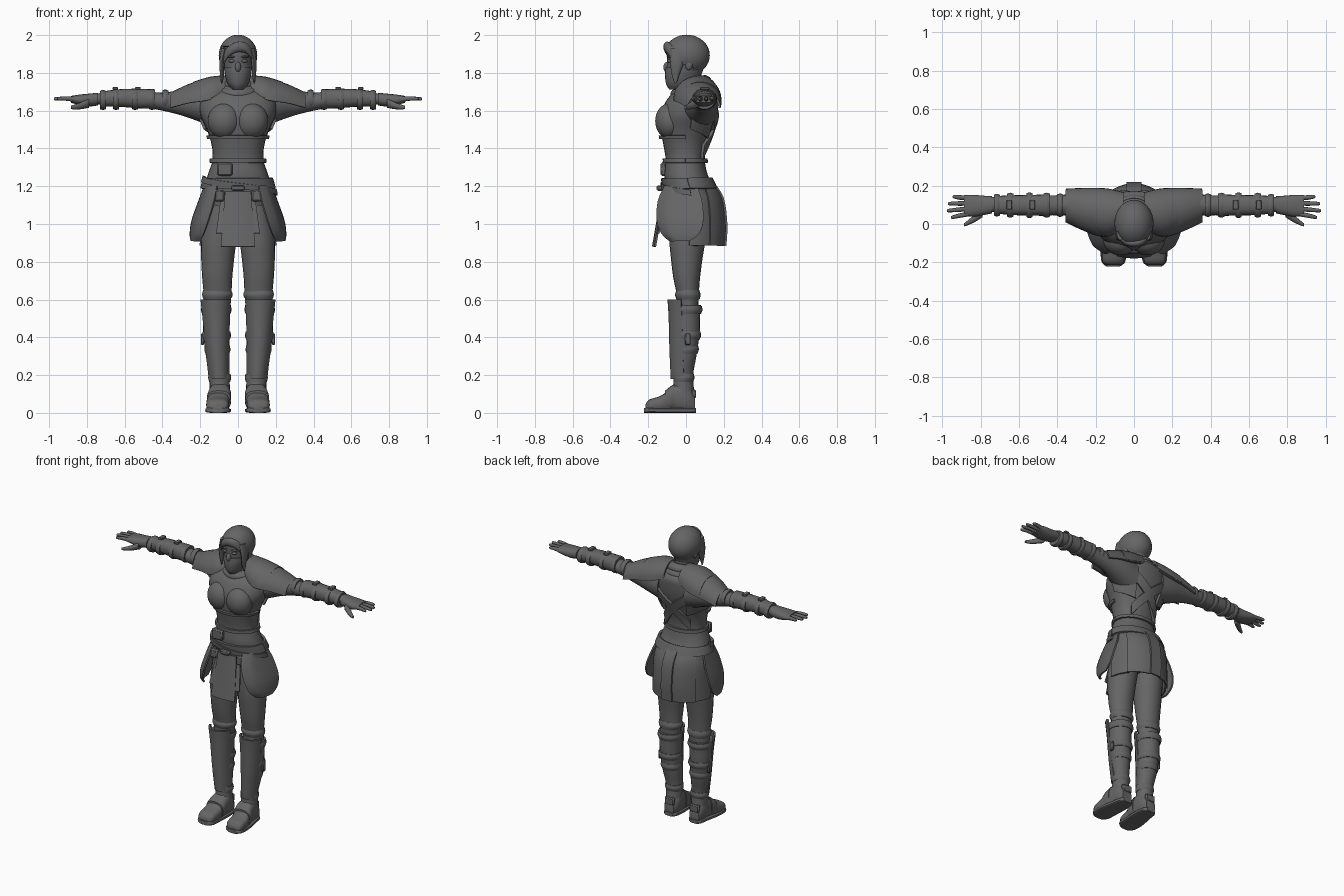
import bpy, bmesh, math
from mathutils import Vector, Matrix

cube = bpy.data.objects.get("Cube")
if cube:
    bpy.data.objects.remove(cube, do_unlink=True)

grey = bpy.data.materials.new("dark grey")
grey.use_nodes = True
grey.diffuse_color = (.13, .13, .13, 1)
for node in grey.node_tree.nodes:
    if node.type == 'BSDF_PRINCIPLED':
        node.inputs["Base Color"].default_value = (.13, .13, .13, 1)
        node.inputs["Roughness"].default_value = .8


def finish(name, bm, thick=0, mirror=False):
    """Turn a bmesh into a named object with thickness, mirroring and smooth shading."""
    bmesh.ops.recalc_face_normals(bm, faces=bm.faces)
    mesh = bpy.data.meshes.new(name)
    bm.to_mesh(mesh)
    bm.free()
    mesh.materials.append(grey)
    obj = bpy.data.objects.new(name, mesh)
    bpy.context.collection.objects.link(obj)
    if thick:
        solid = obj.modifiers.new("thickness", 'SOLIDIFY')
        solid.thickness = thick
        solid.offset = 0
    if mirror:
        obj.modifiers.new("mirror", 'MIRROR').use_mirror_merge = False
    bpy.context.view_layer.update()
    graph = bpy.context.evaluated_depsgraph_get()
    final = bpy.data.meshes.new_from_object(obj.evaluated_get(graph))
    obj.modifiers.clear()
    obj.data = final
    final.polygons.foreach_set("use_smooth", [True] * len(final.polygons))
    final.set_sharp_from_angle(angle=math.radians(40))
    return obj


def dense(rows, steps=4):
    """Smooth curve through rows of numbers."""
    out = []
    last = len(rows) - 1
    for i in range(last):
        a, b, c, d = (rows[max(0, min(last, i + k))] for k in (-1, 0, 1, 2))
        for s in range(steps):
            t = s / steps
            out.append([q + t / 2 * (r - p + t * (2 * p - 5 * q + 4 * r - e + t * (3 * (q - r) + e - p)))
                        for p, q, r, e in zip(a, b, c, d)])
    return out + [list(rows[-1])]


def surface(name, rows, closed=False, thick=0, mirror=False):
    """Skin rows of points; closed rows become a capped tube."""
    bm = bmesh.new()
    rings = [[bm.verts.new(p) for p in row] for row in rows]
    count = len(rings[0])
    for low, high in zip(rings, rings[1:]):
        for i in range(count if closed else count - 1):
            j = (i + 1) % count
            bm.faces.new((low[i], low[j], high[j], high[i]))
    if closed:
        bm.faces.new(rings[0])
        bm.faces.new(rings[-1])
    return finish(name, bm, thick, mirror)


def loft(name, axis, rows, mirror=True, power=1, sides=20):
    """Tube along an axis; each row is position, then low and high on the other two axes."""
    first, second = [i for i in range(3) if i != axis]
    rings = []
    for pos, a0, a1, b0, b1 in dense(rows):
        ring = []
        for i in range(sides):
            c, s = (math.copysign(abs(f(math.tau * i / sides)) ** power, f(math.tau * i / sides))
                    for f in (math.cos, math.sin))
            p = Vector()
            p[axis] = pos
            p[first] = (a0 + a1) / 2 + c * (a1 - a0) / 2
            p[second] = (b0 + b1) / 2 + s * (b1 - b0) / 2
            ring.append(p)
        rings.append(ring)
    return surface(name, rings, True, 0, mirror)


def ball(name, center, size, mirror=False, keep=None, thick=0):
    bm = bmesh.new()
    bmesh.ops.create_uvsphere(bm, u_segments=32, v_segments=20, radius=1,
                              matrix=Matrix.Translation(center) @ Matrix.Diagonal((*size, 1)))
    if keep:
        drop = [f for f in bm.faces if not keep(f.calc_center_median())]
        bmesh.ops.delete(bm, geom=drop, context='FACES')
    return finish(name, bm, thick, mirror)


def block(name, center, size, mirror=False):
    bm = bmesh.new()
    bmesh.ops.create_cube(bm, size=1, matrix=Matrix.Translation(center) @ Matrix.Diagonal((*size, 1)))
    bmesh.ops.bevel(bm, geom=bm.edges[:], offset=min(size) * .25, segments=1, affect='EDGES')
    return finish(name, bm, 0, mirror)


# Torso: height, half width, front, back
torso = [(.98, .15, -.07, .12), (1.08, .18, -.09, .16), (1.18, .182, -.105, .15), (1.26, .16, -.115, .115),
         (1.34, .135, -.108, .1), (1.42, .14, -.12, .11), (1.5, .165, -.135, .135), (1.58, .2, -.135, .16),
         (1.66, .2, -.1, .17), (1.71, .15, -.05, .165), (1.76, .06, -.01, .11)]
loft("torso", 2, [(z, -w, w, f, b) for z, w, f, b in torso], False, .92, 28)
ball("bust", (.072, -.085, 1.545), (.088, .078, .095), True)


def around(angle, z, grow):
    """Point on the torso, pushed out a little."""
    z_, w, f, b = min(dense(torso, 12), key=lambda row: abs(row[0] - z))
    a = math.radians(angle)
    return Vector((math.cos(a) * (w + grow), (f + b) / 2 + math.sin(a) * ((b - f) / 2 + grow), z))


def wrap(name, start, end, width, grow=.008, thick=.014, mirror=False):
    """Strap laid on the torso from one angle and height to another."""
    rows = []
    for i in range(33):
        angle, z = (s + (e - s) * i / 32 for s, e in zip(start, end))
        rows.append([around(angle, z + k * width, grow) for k in (-.5, 0, .5)])
    return surface(name, rows, False, thick, mirror)


# Belts, corset edges and crossed back straps
wrap("corset_edge", (0, 1.335), (360, 1.335), .022)
wrap("waist_belt", (0, 1.215), (360, 1.215), .055, .012)
wrap("slanted_belt", (-180, 1.24), (0, 1.165), .03, .018)
wrap("corset_top", (180, 1.46), (360, 1.46), .018)
wrap("back_strap", (35, 1.66), (130, 1.38), .075, .012, .016)
wrap("back_strap_crossed", (145, 1.66), (50, 1.38), .075, .012, .016)
wrap("side_back_plate", (8, 1.57), (60, 1.52), .13, .01, .014, True)
block("belt_buckle", (0, -.135, 1.19), (.07, .04, .03))
block("belt_pouch", (.1, -.115, 1.15), (.055, .03, .06), True)
block("waist_pouch", (-.07, -.12, 1.29), (.08, .03, .07))

# Front apron with a narrower layer beneath
for label, half, low, shift in (("front_apron", .09, .88, 0), ("under_apron", .115, .95, .018)):
    rows = []
    for i in range(7):
        t = i / 6
        w = half * (.75 + .25 * t)
        rows.append([(w * k, -.125 - .05 * t + shift + .012 * k * k, 1.17 + (low - 1.17) * t)
                     for k in (-1, -.5, 0, .5, 1)])
    surface(label, rows, False, .01)

# Rounded hip guards: height, front x, front y, outer x, back y
hip = [(1.2, .11, -.11, .175, .06), (1.12, .125, -.145, .205, .085), (1.02, .155, -.15, .24, .092),
       (.95, .18, -.125, .25, .07), (.91, .2, -.08, .245, .02)]
rows = []
for z, x0, y0, x1, y1 in dense(hip):
    steps = [k / 8 for k in range(9)]
    rows.append([(x0 + (x1 - x0) * math.sqrt(1 - (1 - t) ** 2), y0 + (y1 - y0) * t, z) for t in steps])
surface("hip_guard", rows, False, .012, True)

# Back skirt of overlapping strips: height, half width, back
skirt = [(1.23, .165, .125), (1.14, .195, .185), (1.0, .2, .205), (.885, .205, .2)]
for label, a0, a1, grow in (("outer", 5, 42, -.006), ("middle", 38, 80, .002)):
    surface(label + "_skirt_strip", [[((w + grow) * math.cos(math.radians(a)), (b + grow) * math.sin(math.radians(a)), z)
            for a in (a0 + (a1 - a0) * k / 6 for k in range(7))] for z, w, b in dense(skirt)], False, .01, True)
surface("center_skirt_strip", [[(k * .04, b + .008, z) for k in (-1, 0, 1)] for z, w, b in dense(skirt)], False, .012)

# Legs
loft("thigh", 2, [(.55, .045, .18, -.045, .065), (.63, .035, .182, -.05, .068), (.72, .03, .19, -.068, .075),
                  (.82, .02, .195, -.08, .088), (.92, .01, .196, -.088, .105), (1.1, .005, .18, -.085, .14)])
loft("trouser_fold", 2, [(.6, .04, .182, -.05, .072), (.625, .028, .19, -.058, .077), (.65, .036, .184, -.05, .07)])

# Boots with cuffs, shin plate, straps and buckles
loft("boot_shaft", 2, [(.1, .042, .15, -.075, .045), (.2, .045, .152, -.062, .038), (.3, .045, .17, -.064, .055),
                       (.42, .045, .184, -.07, .072), (.52, .042, .186, -.072, .075), (.57, .038, .192, -.08, .08)])
shin = [(.18, .1, .05, -.075), (.34, .11, .058, -.082), (.5, .115, .068, -.086), (.6, .118, .076, -.092)]
surface("shin_plate", [[(x + w * math.sin(a), f + .08 * (1 - math.cos(a)), z)
        for a in (math.radians(d) for d in range(-80, 81, 20))] for z, x, w, f in dense(shin)], False, .012, True)
for label, z, x0, x1, y0, y1 in (("upper", .545, .034, .196, -.07, .087), ("middle", .41, .037, .19, -.06, .08),
                                 ("lower", .335, .04, .178, -.06, .068), ("ankle", .185, .036, .158, -.066, .045)):
    loft(label + "_boot_strap", 2, [(z - .022, x0 + .006, x1 - .006, y0, y1 - .008), (z, x0, x1, y0, y1),
                                    (z + .022, x0 + .004, x1 - .004, y0, y1 - .004)])
block("boot_buckle", (.188, .01, .39), (.016, .03, .06), True)
block("heel_guard", (.095, .04, .1), (.07, .025, .05), True)
loft("shoe", 1, [(-.215, .07, .145, .008, .045), (-.195, .052, .165, .005, .07), (-.14, .046, .168, .004, .088),
                 (-.09, .043, .16, .004, .12), (-.04, .04, .152, .004, .16), (.01, .043, .148, .004, .15),
                 (.048, .06, .132, .006, .09)], True, .72)
loft("sole", 1, [(-.222, .075, .142, 0, .026), (-.195, .045, .17, 0, .028), (-.12, .04, .172, 0, .026),
                 (-.03, .037, .155, 0, .026), (.03, .045, .145, 0, .026), (.053, .065, .128, 0, .026)], True, .5)
loft("instep_strap", 1, [(-.11, .038, .166, .01, .118), (-.085, .036, .164, .01, .138), (-.06, .036, .158, .01, .155)],
     True, .75)

# Arms
loft("arm", 0, [(.1, -.04, .17, 1.5, 1.73), (.2, -.01, .17, 1.54, 1.72), (.3, .035, .16, 1.575, 1.71),
                (.4, .045, .15, 1.6, 1.695), (.5, .045, .15, 1.618, 1.705), (.6, .048, .147, 1.622, 1.705),
                (.7, .06, .142, 1.63, 1.695), (.79, .066, .138, 1.635, 1.688)])
loft("bracer", 0, [(.44, .04, .156, 1.612, 1.712), (.52, .044, .152, 1.612, 1.716), (.62, .046, .15, 1.62, 1.714),
                   (.72, .054, .146, 1.622, 1.702)], True, .85)
for x, grow in ((.385, 0), (.455, .004), (.545, .006), (.645, .004), (.715, -.002)):
    loft("arm_strap", 0, [(x - .016, .042 - grow, .154 + grow, 1.608, 1.706 + grow),
                          (x, .037 - grow, .159 + grow, 1.604, 1.712 + grow),
                          (x + .016, .042 - grow, .154 + grow, 1.608, 1.706 + grow)])
for x in (.53, .65):
    block("bracer_buckle", (x, .1, 1.718), (.03, .05, .016), True)

# Hands
loft("palm", 0, [(.74, .055, .145, 1.628, 1.695), (.79, .045, .148, 1.622, 1.69), (.84, .038, .152, 1.63, 1.685),
                 (.885, .042, .15, 1.642, 1.678)], True, .85)
for label, y, tip, end in (("index", .052, .035, .955), ("middle", .08, .07, .975), ("ring", .108, .106, .97),
                           ("little", .135, .142, .945)):
    r = .012
    mid = (y + tip) / 2
    loft(label + "_finger", 0, [(.86, y - r, y + r, 1.645, 1.674), (.91, mid - r, mid + r, 1.652, 1.676),
                                (end - .008, tip - .009, tip + .009, 1.654, 1.672),
                                (end, tip - .004, tip + .004, 1.658, 1.668)], True, 1, 10)
loft("thumb", 0, [(.79, .035, .08, 1.615, 1.665), (.83, .01, .05, 1.608, 1.645), (.865, -.006, .02, 1.606, 1.632),
                  (.885, -.012, .004, 1.61, 1.626)], True, 1, 12)

# Shoulder mantle in two layers: x, front, back, bottom, top
mantle = [(.06, -.02, .16, 1.69, 1.77), (.16, -.06, .18, 1.655, 1.762), (.26, -.03, .182, 1.64, 1.735),
          (.355, .015, .178, 1.615, 1.69)]
for label, part, lift in (("shoulder_mantle", mantle, 0), ("collar_mantle", mantle[:3], .012)):
    surface(label, [[(x * (1 - lift * 8), (y0 + y1) / 2 + (y1 - y0) / 2 * math.cos(a), z0 + lift + (z1 - z0) * math.sin(a))
            for a in (math.pi * k / 14 for k in range(15))] for x, y0, y1, z0, z1 in dense(part)], False, .012, True)

# Neck and scarf folds
loft("neck", 2, [(1.66, -.07, .07, -.03, .1), (1.74, -.055, .055, -.03, .085), (1.82, -.05, .05, -.03, .08)], False)
for name, z, major, minor, tilt in (("lower_scarf", 1.705, .09, .03, 12), ("middle_scarf", 1.728, .08, .026, 22),
                                    ("upper_scarf", 1.748, .068, .022, 16)):
    turn = Matrix.Translation((0, .035, z)) @ Matrix.Rotation(math.radians(tilt), 3, 'X').to_4x4()
    rows = [[turn @ Vector(((major + minor * math.cos(v)) * math.cos(u), (major + minor * math.cos(v)) * math.sin(u),
             minor * math.sin(v))) for v in (math.tau * k / 12 for k in range(12))]
            for u in (math.tau * k / 32 for k in range(33))]
    surface(name, rows, True)

# Head, mask and face
loft("head", 2, [(1.715, -.025, .025, -.085, -.02), (1.74, -.05, .05, -.1, .04), (1.79, -.066, .066, -.106, .08),
                 (1.85, -.077, .077, -.1, .1), (1.91, -.08, .08, -.1, .106), (1.96, -.06, .06, -.07, .08)], False)
loft("face_mask", 2, [(1.712, -.028, .028, -.088, -.01), (1.74, -.054, .054, -.105, .04),
                      (1.79, -.07, .07, -.112, .06), (1.832, -.074, .074, -.108, .06)], False)
ball("nose", (0, -.1, 1.83), (.016, .02, .028))
ball("eye", (.032, -.087, 1.863), (.018, .014, .009), True)
ball("eyebrow", (.034, -.09, 1.885), (.024, .012, .006), True)
ball("ear", (.082, .015, 1.845), (.012, .02, .03), True)

# Hair cap open at the face, with side locks and a swept fringe
ball("hair", (0, .004, 1.893), (.096, .116, .103), False,
     lambda p: not (p.y < -.035 and p.z < 1.925 - .3 * p.x) and not (p.z < 1.85 and p.y < .03), .012)
loft("side_lock", 2, [(1.745, .082, .09, -.06, -.05), (1.79, .074, .095, -.075, -.035),
                      (1.86, .07, .099, -.085, -.01), (1.93, .05, .09, -.085, 0)], True, 1, 12)
loft("fringe", 0, [(-.085, -.07, -.045, 1.83, 1.9), (-.05, -.107, -.075, 1.885, 1.94),
                   (0, -.12, -.08, 1.91, 1.965), (.05, -.107, -.07, 1.9, 1.955), (.085, -.07, -.04, 1.85, 1.91)], False)
